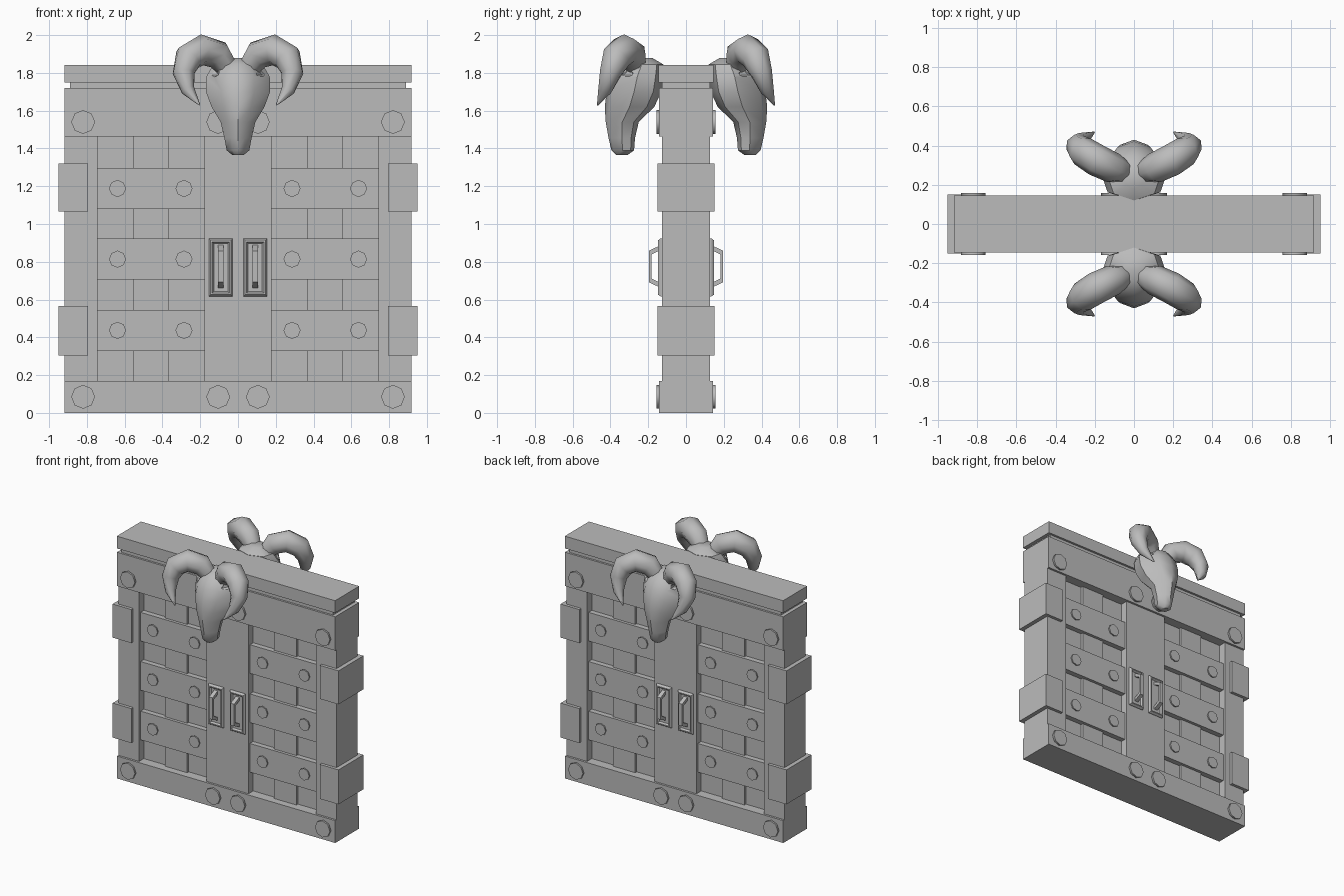
import bpy, bmesh
from math import cos, sin, pi, radians
from mathutils import Vector

old = bpy.data.objects.get("Cube")
if old:
    bpy.data.objects.remove(old)

stone = bpy.data.materials.new("stone grey")
stone.use_nodes = True
GREY = (0.5, 0.5, 0.5, 1)
stone.diffuse_color = GREY
bsdf = next(n for n in stone.node_tree.nodes if n.type == 'BSDF_PRINCIPLED')
bsdf.inputs["Base Color"].default_value = GREY


def finish(bm, name, mirror="", smooth=0):
    """Turn a bmesh into an object, optionally smoothed and mirrored."""
    bmesh.ops.recalc_face_normals(bm, faces=bm.faces)
    mesh = bpy.data.meshes.new(name)
    bm.to_mesh(mesh)
    bm.free()
    mesh.materials.append(stone)
    ob = bpy.data.objects.new(name, mesh)
    bpy.context.scene.collection.objects.link(ob)
    if smooth:
        bpy.ops.object.select_all(action='DESELECT')
        ob.select_set(True)
        bpy.context.view_layer.objects.active = ob
        bpy.ops.object.shade_smooth_by_angle(angle=radians(smooth))
    if mirror:
        mod = ob.modifiers.new("Mirror", 'MIRROR')
        mod.use_axis = ("x" in mirror, "y" in mirror, False)
        mod.use_mirror_merge = False
    return ob


def box(name, x, depth, z, mirror=""):
    """Slab through the door, spanning -depth to depth in y."""
    bm = bmesh.new()
    bmesh.ops.create_cube(bm, size=1)
    for v in bm.verts:
        v.co = (x[v.co.x > 0], depth * (1 if v.co.y > 0 else -1), z[v.co.z > 0])
    return finish(bm, name, mirror)


def loft(name, rings, mirror="", smooth=0):
    """Skin a list of equal-sized point rings and cap both ends."""
    bm = bmesh.new()
    loops = [[bm.verts.new(p) for p in ring] for ring in rings]
    for a, b in zip(loops, loops[1:]):
        for i in range(len(a)):
            j = (i + 1) % len(a)
            bm.faces.new((a[i], a[j], b[j], b[i]))
    bm.faces.new(loops[0])
    bm.faces.new(loops[-1])
    return finish(bm, name, mirror, smooth)


def stud(name, x, z, r, y, height):
    rings = [[(x + r * f * cos(i * pi / 4), y - height * h, z + r * f * sin(i * pi / 4))
              for i in range(8)] for f, h in ((1, -.4), (1, 0), (.55, .6), (.03, 1))]
    loft(name, rings, "xy", 60)


# Door frame
HALF = 0.918
box("top_beam", (-HALF, HALF), 0.145, (1.75, 1.843))
box("beam_groove", (-0.89, 0.89), 0.128, (1.71, 1.76))
box("upper_rail", (-HALF, HALF), 0.143, (1.463, 1.72))
box("bottom_rail", (-HALF, HALF), 0.143, (0, 0.17))
box("centre_stile", (-0.177, 0.177), 0.127, (0.17, 1.463))
box("side_stile", (0.743, HALF), 0.127, (0.17, 1.463), "x")

# Planks, crossbars and hinge blocks
box("backing_planks", (0.177, 0.743), 0.07, (0.17, 1.463), "x")
box("middle_plank", (0.366, 0.553), 0.088, (0.17, 1.463), "x")
for i, z in enumerate((0.437, 0.814, 1.188)):
    box(f"crossbar_{i + 1}", (0.177, 0.743), 0.11, (z - 0.109, z + 0.109), "x")
    for side, x in (("inner", 0.286), ("outer", 0.638)):
        stud(f"{side}_crossbar_stud_{i + 1}", x, z, 0.045, 0.11, 0.025)
for name, z in (("lower", (0.305, 0.567)), ("upper", (1.065, 1.32))):
    box(f"{name}_hinge_block", (0.793, 0.95), 0.15, z, "x")

# Large rail studs
for level, z in (("lower", 0.085), ("upper", 1.54)):
    for side, x in (("inner", 0.105), ("outer", 0.82)):
        stud(f"{level}_{side}_rail_stud", x, z, 0.063, 0.143, 0.036)

# Handle plates: raised rim around a sunken panel
HX, HZ = 0.091, 0.77
loft("handle_plate", [[(HX + sx * w, y, HZ + sz * (w + 0.09))
                       for sx, sz in ((-1, -1), (1, -1), (1, 1), (-1, 1))]
                      for w, y in ((.063, -.12), (.063, -.135), (.054, -.148),
                                   (.046, -.148), (.037, -.135))], "xy")

# Handle grips: bracket profile given thickness
half = [(-.13, .115), (-.197, .083), (-.197, -.083), (-.13, -.115),
        (-.13, -.09), (-.182, -.064), (-.182, .064), (-.13, .09)]
loft("handle_grip", [[(HX + s, y, HZ + 0.005 + z) for y, z in half]
                     for s in (-.015, .015)], "xy")

# Animal skull: slices of (height, front y, back y, half width)
slices = [(1.365, -.37, -.31, .03), (1.39, -.395, -.275, .06),
          (1.455, -.41, -.27, .072), (1.54, -.425, -.25, .092),
          (1.62, -.43, -.168, .14), (1.70, -.42, -.13, .17),
          (1.78, -.395, -.12, .168), (1.845, -.35, -.12, .13),
          (1.88, -.29, -.18, .05)]
section = [(0, 0), (.5, .1), (1, .5), (.8, .85), (0, 1),
           (-.8, .85), (-1, .5), (-.5, .1)]
skull = loft("skull", [[(u * w, f + t * (b - f), z) for u, t in section]
                       for z, f, b, w in slices], "", 40)

# Eye sockets cut into the skull
bm = bmesh.new()
for s in (-1, 1):
    made = bmesh.ops.create_icosphere(bm, subdivisions=1, radius=1)
    for v in made["verts"]:
        v.co = (s * 0.14 + v.co.x * 0.05, -0.33 + v.co.y * 0.06, 1.805 + v.co.z * 0.035)
cutter = finish(bm, "socket_cutter")
cutter.hide_render = True
cutter.hide_set(True)
cut = skull.modifiers.new("Sockets", 'BOOLEAN')
cut.operation = 'DIFFERENCE'
cut.object = cutter
mod = skull.modifiers.new("Mirror", 'MIRROR')
mod.use_axis = (False, True, False)
mod.use_mirror_merge = False

# Curled horns: tapering tube along a path of (position, radius)
path = [((.06, -.27, 1.83), .06), ((.105, -.285, 1.895), .078),
        ((.19, -.325, 1.922), .082), ((.262, -.37, 1.88), .078),
        ((.288, -.40, 1.80), .06), ((.265, -.43, 1.71), .038),
        ((.203, -.468, 1.63), .004)]
points = [Vector(p) for p, r in path]
across = Vector((.45, .89, 0))
rings = []
for i, (p, r) in enumerate(path):
    along = (points[min(i + 1, len(path) - 1)] - points[max(i - 1, 0)]).normalized()
    u = (across - along * across.dot(along)).normalized()
    v = along.cross(u)
    rings.append([points[i] + r * (u * cos(k * pi / 4) + v * sin(k * pi / 4))
                  for k in range(8)])
loft("horn", rings, "xy", 50)
